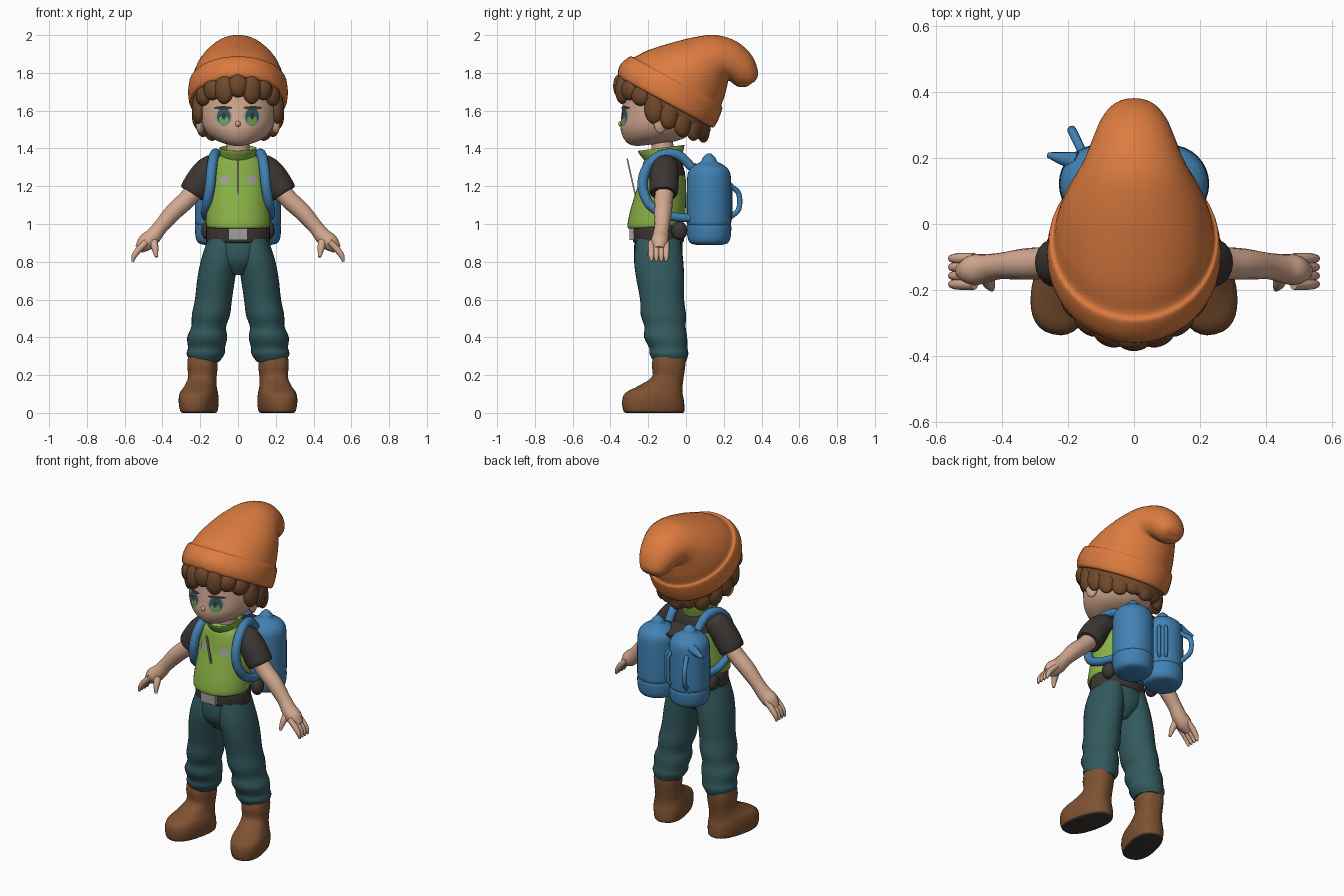
import bpy, bmesh, math
from mathutils import Vector, Matrix, Quaternion
from mathutils.bvhtree import BVHTree

if "Cube" in bpy.data.objects:
    bpy.data.objects.remove(bpy.data.objects["Cube"])


def material(name, *rgb):
    m = bpy.data.materials.new(name)
    m.use_nodes = True
    m.diffuse_color = (*rgb, 1)
    node = m.node_tree.nodes["Principled BSDF"]
    node.inputs["Base Color"].default_value = (*rgb, 1)
    node.inputs["Roughness"].default_value = 0.8
    return m


SKIN = material("skin", .66, .4, .28)
ORANGE = material("orange_wool", .72, .2, .05)
HAIR = material("brown_hair", .16, .066, .024)
LEATHER = material("boot_leather", .21, .084, .031)
GREEN = material("vest_green", .25, .44, .06)
DARK = material("charcoal", .045, .037, .032)
TEAL = material("trouser_teal", .032, .1, .11)
BLUE = material("pack_blue", .053, .22, .45)
GREY = material("metal_grey", .36, .35, .34)
IRIS = material("eye_green", .16, .36, .1)
SIDES = ((1, "left_"), (-1, "right_"))


def finish(name, bm, mat, angle=50):
    bmesh.ops.recalc_face_normals(bm, faces=bm.faces)
    me = bpy.data.meshes.new(name)
    bm.to_mesh(me)
    bm.free()
    ob = bpy.data.objects.new(name, me)
    bpy.context.collection.objects.link(ob)
    me.materials.append(mat)
    bpy.ops.object.select_all(action='DESELECT')
    ob.select_set(True)
    bpy.context.view_layer.objects.active = ob
    bpy.ops.object.shade_smooth_by_angle(angle=math.radians(angle))
    return ob


def resample(keys, n=4):
    # Catmull-Rom through tuples of numbers
    out = []
    for i in range(len(keys) - 1):
        a, b, c, d = (keys[max(0, min(len(keys) - 1, i + k))] for k in (-1, 0, 1, 2))
        for s in range(n):
            t = s / n
            out.append([q + .5 * t * (r - p + t * (2*p - 5*q + 4*r - w + t * (3*(q - r) + w - p)))
                        for p, q, r, w in zip(a, b, c, d)])
    return out + [list(keys[-1])]


def skin_rings(rings):
    bm = bmesh.new()
    rows = [[bm.verts.new(p) for p in ring] for ring in rings]
    n = len(rows[0])
    for a, b in zip(rows, rows[1:]):
        for i in range(n):
            bm.faces.new((a[i], a[(i + 1) % n], b[(i + 1) % n], b[i]))
    bm.faces.new(rows[0])
    bm.faces.new(rows[-1])
    return bm


def loft(name, keys, mat, cx=0, power=1, seg=32, xf=None, angle=50):
    # key = front y, front z, back y, back z, half width, optional x centre
    rings = []
    for k in resample([(*r, cx) if len(r) == 5 else r for r in keys]):
        f, b = Vector((k[5], k[0], k[1])), Vector((k[5], k[2], k[3]))
        ring = []
        for i in range(seg):
            t = math.tau * i / seg
            c, s = (math.copysign(abs(v) ** power, v) for v in (math.cos(t), math.sin(t)))
            ring.append((f + b) / 2 + (f - b) / 2 * c + Vector((k[4] * s, 0, 0)))
        rings.append(ring)
    bm = skin_rings(rings)
    if xf:
        bm.transform(xf)
    return finish(name, bm, mat, angle)


def tube(name, keys, mat, side=1, seg=14):
    # key = x, y, z, radius
    pts = resample([(k[0] * side, *k[1:]) for k in keys])
    cen = [Vector(p[:3]) for p in pts]
    old, q, rings = Vector((0, 0, 1)), Quaternion(), []
    for i, c in enumerate(cen):
        d = (cen[min(i + 1, len(cen) - 1)] - cen[max(i - 1, 0)]).normalized()
        q, old = old.rotation_difference(d) @ q, d
        rings.append([c + q @ Vector((math.cos(a), math.sin(a), 0)) * max(pts[i][3], .002)
                      for a in (math.tau * j / seg for j in range(seg))])
    return finish(name, skin_rings(rings), mat)


def blob(name, loc, size, mat, rot=0):
    bm = bmesh.new()
    bmesh.ops.create_icosphere(bm, subdivisions=3, radius=1)
    bm.transform(Matrix.LocRotScale(Vector(loc), Matrix.Rotation(rot, 3, 'Z').to_quaternion(), Vector(size)))
    return finish(name, bm, mat)


def box(name, loc, size, mat, tilt=0):
    bm = bmesh.new()
    bmesh.ops.create_cube(bm, size=1)
    bm.transform(Matrix.LocRotScale(Vector(loc), Matrix.Rotation(tilt, 3, 'X').to_quaternion(), Vector(size)))
    return finish(name, bm, mat, 30)


def decal(name, target, x, z, rx, rz, mat, lift=.003, seg=24):
    # Thin patch laid onto the front of another part
    tree = BVHTree.FromPolygons([v.co for v in target.data.vertices],
                                [p.vertices for p in target.data.polygons])
    bm = bmesh.new()
    bmesh.ops.create_circle(bm, cap_ends=True, cap_tris=True, segments=seg, radius=1)
    for v in bm.verts:
        px, pz = x + v.co.x * rx, z + v.co.y * rz
        hit = tree.ray_cast(Vector((px, -2, pz)), Vector((0, 1, 0)))[0]
        v.co = (px, (hit.y if hit else -.3) - lift, pz)
    return finish(name, bm, mat)


# Head, neck, nose, ears and eyes
head = loft("head", [(-.26, 1.412, -.1, 1.43, .035), (-.305, 1.425, -.05, 1.44, .09),
                     (-.333, 1.46, 0, 1.46, .143), (-.347, 1.51, .04, 1.5, .18),
                     (-.342, 1.57, .06, 1.56, .198), (-.335, 1.64, .07, 1.62, .203),
                     (-.325, 1.72, .07, 1.68, .2), (-.27, 1.8, .03, 1.76, .15)], SKIN, seg=48)
tube("neck", [(0, -.11, 1.28, .065), (0, -.12, 1.37, .06), (0, -.13, 1.46, .06)], SKIN)
blob("nose", (0, -.343, 1.53), (.014, .016, .016), SKIN)
for s, side in SIDES:
    blob(side + "ear", (s * .2, -.135, 1.54), (.022, .038, .062), SKIN, s * .3)
    x, z = s * .075, 1.568
    decal(side + "eye_white", head, x, z, .046, .05, GREY, .003)
    decal(side + "iris", head, x, z, .036, .047, TEAL, .005)
    decal(side + "iris_glow", head, x, z - .02, .027, .025, IRIS, .007)
    decal(side + "pupil", head, x, z + .004, .011, .018, DARK, .0085)
    decal(side + "lash", head, x + s * .004, z + .047, .05, .009, DARK, .007)

# Hair: tilted cap under the hat with a row of locks around its rim
loft("hair_cap", [(-.33, 1.7, .1, 1.45, .195), (-.35, 1.71, .115, 1.46, .215),
                  (-.365, 1.76, .13, 1.5, .235), (-.33, 1.81, .13, 1.56, .22)], HAIR)
for i in range(-9, 9):
    t = math.radians(20 * i)
    x, y = .213 * math.sin(t), -.13 - .222 * math.cos(t)
    top = 1.6 - .55 * y
    low = (1.67, 1.635, 1.655, 1.625, 1.53, 1.5, 1.46, 1.44, 1.45, 1.43)[abs(i)]
    blob("hair_lock", (x, y, (top + low) / 2), (.052, .034, (top - low) / 2), HAIR, t)

# Slouching hat with a rolled brim
loft("hat", [(-.33, 1.765, .12, 1.52, .225), (-.36, 1.785, .145, 1.512, .256),
             (-.35, 1.84, .17, 1.55, .264), (-.3, 1.885, .192, 1.61, .258), (-.272, 1.885, .188, 1.63, .244),
             (-.2, 1.92, .205, 1.68, .232), (-.08, 1.958, .22, 1.74, .207),
             (.05, 1.99, .222, 1.755, .178), (.16, 2, .232, 1.757, .15),
             (.27, 1.965, .25, 1.742, .125), (.35, 1.89, .28, 1.726, .1),
             (.382, 1.8, .32, 1.727, .065), (.365, 1.755, .34, 1.74, .02)], ORANGE, seg=40)

# Vest with dark shirt yoke across the upper back
vest = loft("vest", [(-.29, .975, -.03, .985, .15), (-.31, .985, -.015, 1, .168), (-.298, 1.06, -.003, 1.06, .168),
                     (-.275, 1.14, 0, 1.14, .163), (-.25, 1.22, 0, 1.22, .16), (-.235, 1.29, -.01, 1.29, .152),
                     (-.22, 1.34, -.03, 1.345, .125), (-.19, 1.37, -.06, 1.375, .07)], GREEN, seg=40)
vest.data.materials.append(DARK)
for p in vest.data.polygons:
    if p.center.z > 1.25 and p.center.y > -.1:
        p.material_index = 1
loft("collar", [(-.2, 1.31, -.03, 1.33, .085), (-.25, 1.375, -.01, 1.405, .098),
                (-.245, 1.385, -.015, 1.415, .092), (-.2, 1.34, -.05, 1.36, .065)], GREEN)
box("zip", (0, -.272, 1.17), (.012, .008, .36), GREY, .22)
for s, side in SIDES:
    decal(side + "snap", vest, s * .072, 1.235, .026, .024, GREY, .005)

# Belt, buckle and pouches
loft("belt", [(-.265, .9, -.03, .9, .155), (-.28, .91, -.012, .91, .168),
              (-.282, .98, -.012, .98, .168), (-.26, .995, -.03, .995, .155)], DARK)
box("buckle", (0, -.284, .95), (.1, .03, .068), GREY)

# Trousers
loft("trouser_seat", [(-.22, .73, -.07, .74, .04), (-.268, .8, -.025, .8, .135),
                      (-.275, .87, -.018, .87, .16), (-.268, .93, -.022, .93, .163)], TEAL)
for s, side in SIDES:
    leg = [(-.262, .92, -.03, .92, .08, .08), (-.275, .82, -.016, .82, .098, .095),
           (-.265, .72, -.01, .72, .1, .114), (-.243, .6, -.01, .6, .098, .13),
           (-.24, .52, 0, .52, .101, .143), (-.22, .455, -.002, .455, .092, .155),
           (-.222, .4, .006, .4, .106, .163), (-.195, .345, .008, .345, .098, .167),
           (-.192, .31, .012, .31, .1, .172), (-.17, .27, 0, .27, .075, .175)]
    loft(side + "trouser_leg", [(*k[:5], k[5] * s) for k in leg], TEAL)
    blob(side + "pouch", (s * .16, -.035, .965), (.035, .042, .05), DARK)

    # Boots, toes turned outward, with dark soles
    turn = Matrix.Translation((s * .185, -.08, 0)) @ Matrix.Rotation(s * .24, 4, 'Z')
    boot = loft(side + "boot", [(-.235, 0, .055, 0, .07), (-.255, .008, .07, .008, .088),
                                (-.262, .06, .068, .06, .097), (-.245, .105, .06, .105, .093),
                                (-.17, .145, .06, .135, .08), (-.1, .19, .065, .18, .073),
                                (-.1, .25, .075, .25, .078), (-.095, .295, .075, .295, .075)],
                LEATHER, power=.82, xf=turn)
    boot.data.materials.append(DARK)
    for p in boot.data.polygons:
        if p.center.z < .008:
            p.material_index = 1

    # Arms, sleeves and hands
    tube(side + "sleeve", [(.08, -.11, 1.31, .05), (.13, -.11, 1.3, .07), (.18, -.115, 1.255, .077),
                           (.238, -.118, 1.165, .074), (.236, -.118, 1.168, .05)], DARK, s, 20)
    tube(side + "arm", [(.19, -.11, 1.22, .05), (.27, -.118, 1.13, .049), (.34, -.122, 1.065, .047),
                        (.41, -.128, .985, .04), (.45, -.135, .935, .044), (.49, -.14, .9, .046),
                        (.525, -.142, .865, .025)], SKIN, s)
    for i in range(4):
        y = -.105 - .026 * i
        tube(side + "finger", [(.485, y, .905, .017), (.525, y, .865, .017),
                               (.55, y, .83, .014), (.558, y, .8, .006)], SKIN, s, 8)
    tube(side + "thumb", [(.45, -.15, .92, .024), (.44, -.18, .875, .019), (.432, -.198, .825, .008)], SKIN, s, 8)

    # Shoulder straps
    tube(side + "strap", [(.1, .03, 1.3, .024), (.11, -.04, 1.365, .026), (.125, -.13, 1.365, .027),
                          (.138, -.205, 1.3, .027), (.148, -.23, 1.2, .027), (.165, -.19, 1.1, .026),
                          (.17, -.09, 1.045, .024), (.15, .03, 1.03, .022)], BLUE, s)

    # Bottle-shaped pack halves
    prof = [(.89, .07), (.9, .1), (.93, .114), (.985, .118), (1.0, .112), (1.015, .118),
            (1.22, .117), (1.28, .108), (1.31, .08), (1.33, .045), (1.35, .034), (1.372, .012)]
    loft(side + "bottle", [(.122 - r, z, .122 + r, z, r) for z, r in prof], BLUE, cx=s * .11)

# Pack frame, flap and handles
box("pack_frame", (0, .06, 1.1), (.2, .1, .34), BLUE)
box("pack_flap", (0, .1, 1.3), (.12, .13, .02), DARK, -.2)


def handle(name, angle, reach, r):
    d = Vector((math.sin(angle), math.cos(angle)))
    keys = []
    for z, k in ((1.23, .1), (1.2, .13), (1.16, reach), (1.08, reach), (1.04, .13), (1.02, .1)):
        keys.append((-.11 + d.x * k, .122 + d.y * k, z, r))
    tube(name, keys, BLUE, seg=10)


handle("side_handle", -.45, .175, .014)
for a in (.55, .85):
    handle("pack_loop", a, .132, .011)
tube("strap_end", [(-.17, .19, 1.27, .03), (-.22, .2, 1.25, .02), (-.262, .21, 1.24, .008)], BLUE, seg=8)
